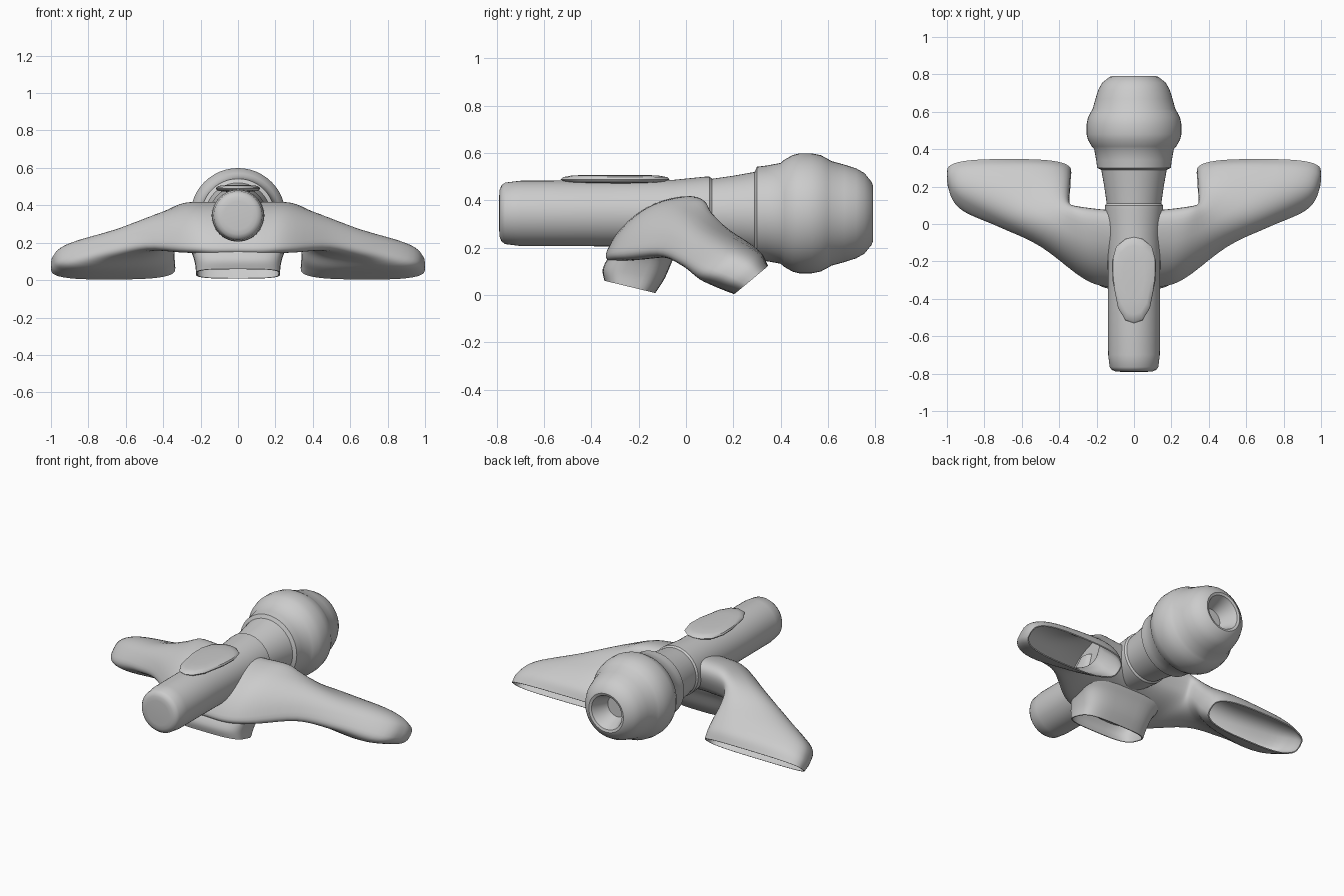
import bpy, bmesh
from math import sin, cos, pi, copysign
from mathutils import Vector as V

if "Cube" in bpy.data.objects:
    bpy.data.objects.remove(bpy.data.objects["Cube"])


def finish(name, bm, angle=40, mirror=False):
    bmesh.ops.remove_doubles(bm, verts=bm.verts, dist=0.0005)
    bmesh.ops.recalc_face_normals(bm, faces=bm.faces)
    me = bpy.data.meshes.new(name)
    bm.to_mesh(me)
    bm.free()
    ob = bpy.data.objects.new(name, me)
    bpy.context.collection.objects.link(ob)
    bpy.ops.object.select_all(action='DESELECT')
    ob.select_set(True)
    bpy.context.view_layer.objects.active = ob
    bpy.ops.object.shade_smooth_by_angle(angle=angle * pi / 180)
    if mirror:
        ob.modifiers.new("Mirror", 'MIRROR').use_axis[0] = True
    return ob


def skin(bm, rings, cap_start=True, cap_end=True):
    vs = [[bm.verts.new(p) for p in r] for r in rings]
    n = len(vs[0])
    for a, b in zip(vs, vs[1:]):
        for i in range(n):
            j = (i + 1) % n
            bm.faces.new((a[i], a[j], b[j], b[i]))
    if cap_start:
        bm.faces.new(vs[0])
    if cap_end:
        bm.faces.new(vs[-1])


def ring(a, b, t, p, k, n=40):
    """Superellipse loop from a to b, half-thickness t above and t * k below."""
    c, u = (a + b) / 2, (b - a) / 2
    out = []
    for i in range(n):
        w = 2 * pi * i / n
        cu, st = cos(w), sin(w)
        side = t if st > 0 else t * k
        out.append(c + u * copysign(abs(cu) ** p, cu) + side * copysign(abs(st) ** p, st))
    return out


def smooth_path(secs, steps=5):
    """Catmull-Rom interpolation of (a, b, t, p, k) sections."""
    out = []
    for i in range(len(secs) - 1):
        q = [secs[max(0, min(len(secs) - 1, i + k))] for k in (-1, 0, 1, 2)]
        for s in range(steps):
            f = s / steps
            out.append([0.5 * (2 * q1 + (q2 - q0) * f + (2 * q0 - 5 * q1 + 4 * q2 - q3) * f * f
                               + (3 * q1 - q0 - 3 * q2 + q3) * f ** 3)
                        for q0, q1, q2, q3 in zip(*q)])
    return out + [list(secs[-1])]


def duct(name, secs, inner_from, su, st, mirror=False, steps=5, cap=True):
    """Lofted duct with a hollow mouth at its last section."""
    secs = [[V(s[0]), V(s[1]), V(s[2]), s[3], s[4]] for s in secs]
    path = smooth_path(secs, steps)
    rings = [ring(*s) for s in path]
    for a, b, t, p, k in reversed(path[inner_from * steps:]):
        c = (a + b) / 2
        rings.append(ring(c + (a - c) * su, c + (b - c) * su, t * st, p, k))
    bm = bmesh.new()
    skin(bm, rings, cap_start=cap)
    return finish(name, bm, mirror=mirror)


# Main body: handle, collar and bulb turned around the y axis
profile = [(-0.79, 0.075), (-0.788, 0.1), (-0.78, 0.119), (-0.765, 0.13), (-0.7, 0.138), (-0.4, 0.139),
           (-0.05, 0.142), (0.08, 0.155), (0.10, 0.155), (0.11, 0.146), (0.2, 0.159), (0.29, 0.175),
           (0.30, 0.197), (0.34, 0.202), (0.40, 0.213), (0.415, 0.226), (0.45, 0.246), (0.48, 0.254),
           (0.53, 0.254), (0.57, 0.246), (0.60, 0.23), (0.615, 0.221), (0.67, 0.206), (0.72, 0.19),
           (0.755, 0.17), (0.785, 0.133), (0.79, 0.12), (0.785, 0.105), (0.74, 0.085), (0.68, 0.065)]
bm = bmesh.new()
skin(bm, [[V((r * cos(2 * pi * i / 48), y, 0.345 + r * sin(2 * pi * i / 48))) for i in range(48)]
          for y, r in profile])
finish("main_body", bm, 32)

# Side ducts: hub to wide, downward-and-back facing mouths
duct("side_duct", [
    ((0, 0.05, 0.27), (0, -0.33, 0.19), (0, 0.085, 0.18), 0.85, 0.45),
    ((0.14, 0.05, 0.27), (0.14, -0.33, 0.19), (0, 0.085, 0.18), 0.85, 0.45),
    ((0.30, 0.07, 0.27), (0.27, -0.285, 0.20), (0, 0.075, 0.17), 0.8, 0.45),
    ((0.34, 0.09, 0.26), (0.50, -0.11, 0.225), (0, 0.055, 0.115), 0.75, 0.7),
    ((0.345, 0.14, 0.21), (0.73, 0.01, 0.19), (0, 0.065, 0.085), 0.7, 0.9),
    ((0.34, 0.20, 0.15), (0.94, 0.12, 0.14), (0, 0.085, 0.08), 0.66, 1),
    ((0.338, 0.245, 0.105), (0.995, 0.215, 0.10), (0, 0.085, 0.075), 0.66, 1),
    ((0.335, 0.275, 0.065), (1.0, 0.275, 0.062), (0, 0.072, 0.06), 0.66, 1),
], 2, 0.98, 0.93, mirror=True, cap=False)

# Front nozzle: short downward mouth under the hub, flaring out where it joins
nozzle = [  # half width, front y z, back y z
    (0.31, -0.15, 0.33, 0.0, 0.32),
    (0.31, -0.26, 0.235, -0.02, 0.22),
    (0.255, -0.32, 0.17, -0.055, 0.15),
    (0.23, -0.352, 0.11, -0.09, 0.07),
    (0.225, -0.345, 0.06, -0.13, 0.008)]
duct("front_nozzle", [
    ((-w, (fy + by) / 2, (fz + bz) / 2), (w, (fy + by) / 2, (fz + bz) / 2),
     (0, (by - fy) / 2, (bz - fz) / 2), 0.6, 1) for w, fy, fz, by, bz in nozzle],
    1, 0.97, 0.93)

# Oval button plate on top of the handle
half = [(0.045, -0.515), (0.085, -0.45), (0.115, -0.30), (0.118, -0.20), (0.095, -0.12), (0.045, -0.08)]
outline = [(0, -0.53)] + half + [(0, -0.07)] + [(-x, y) for x, y in reversed(half)]
bm = bmesh.new()
skin(bm, [[V((x * s, -0.3 + (y + 0.3) * s, z)) for x, y in outline]
          for s, z in ((0.5, 0.472), (0.85, 0.476), (0.96, 0.481), (1, 0.489), (0.96, 0.498), (0.8, 0.505),
                       (0.5, 0.508))])
finish("button_plate", bm)
